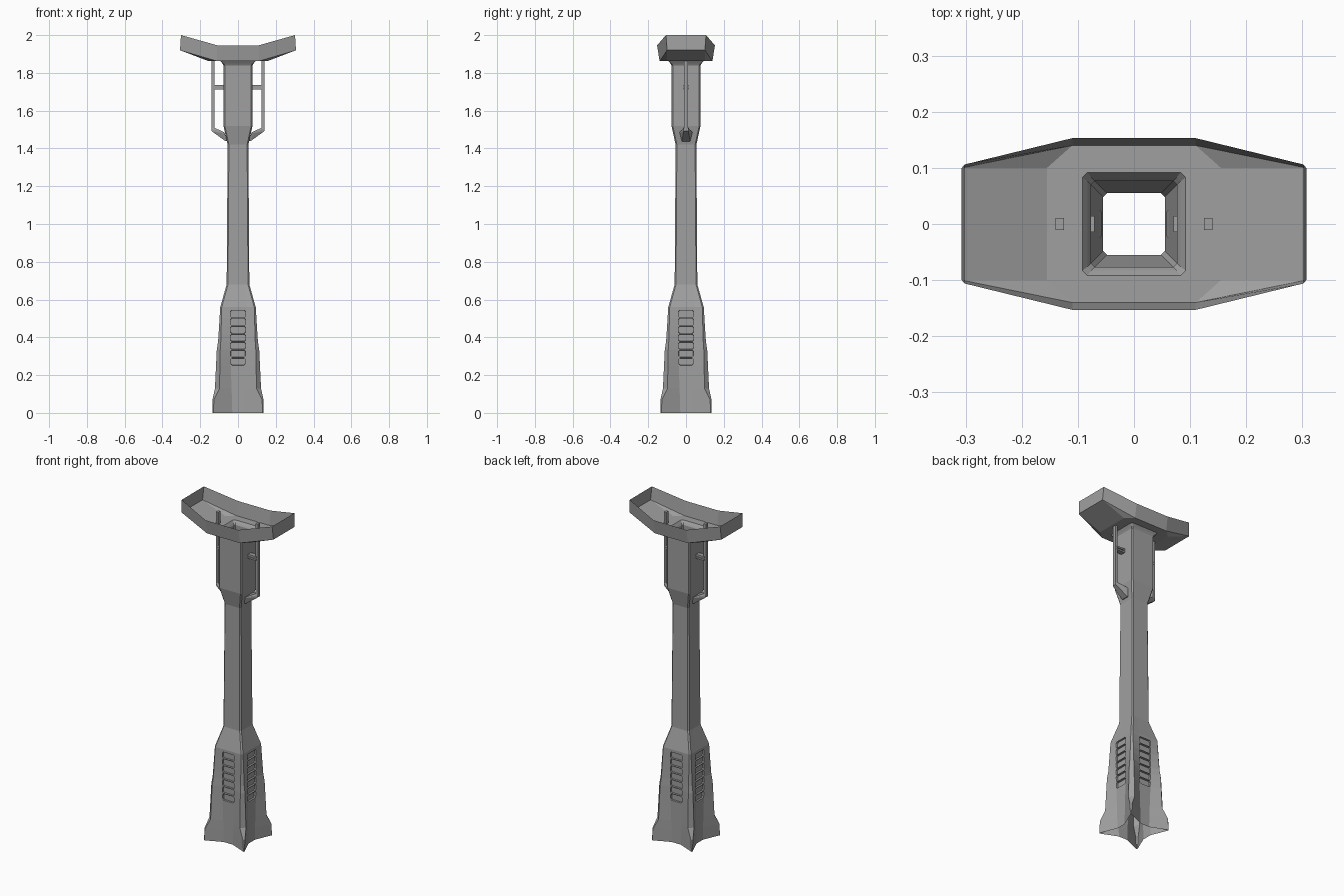
import bpy, bmesh
from mathutils import Vector

if "Cube" in bpy.data.objects:
    bpy.data.objects.remove(bpy.data.objects["Cube"])

GREY = (0.35, 0.35, 0.35, 1)
metal = bpy.data.materials.new("plain grey")
metal.use_nodes = True
metal.diffuse_color = GREY
metal.node_tree.nodes["Principled BSDF"].inputs["Base Color"].default_value = GREY


def finish(name, bm):
    mesh = bpy.data.meshes.new(name)
    bm.to_mesh(mesh)
    bm.free()
    mesh.materials.append(metal)
    obj = bpy.data.objects.new(name, mesh)
    bpy.context.collection.objects.link(obj)
    return obj


def loft(rings):
    """Open shell through rings of equal point count."""
    bm = bmesh.new()
    loops = [[bm.verts.new(p) for p in ring] for ring in rings]
    for low, high in zip(loops, loops[1:]):
        for i in range(len(low)):
            j = (i + 1) % len(low)
            bm.faces.new((low[i], low[j], high[j], high[i]))
    bmesh.ops.remove_doubles(bm, verts=bm.verts, dist=1e-5)
    bm.normal_update()
    return bm


def hull(name, points):
    """Convex solid from points mirrored front to back."""
    bm = bmesh.new()
    for x, y, z in points:
        for side in (-1, 1):
            bm.verts.new((x, side * y, z))
    bmesh.ops.convex_hull(bm, input=bm.verts)
    bmesh.ops.recalc_face_normals(bm, faces=bm.faces)
    return finish(name, bm)


def section(z, r, c, m, w):
    """Four-cornered section: corner reach r, chamfer c, panel depth m, panel half width w."""
    pts = []
    for side in range(4):
        for a, b in ((r, c - r), (m, -w), (m, w), (r, r - c)):
            for _ in range(side):
                a, b = -b, a
            pts.append((a, b, z))
    return pts


# Column: height, corner reach, chamfer, panel depth, panel half width
profile = [
    (0, .135, .004, .092, .03),
    (.07, .135, .008, .092, .032),
    (.13, .122, .024, .092, .034),
    (.34, .112, .018, .093, .042),
    (.38, .105, .014, .093, .042),
    (.56, .094, .008, .093, .042),
    (.68, .060, .007, .060, .03),
    (1.42, .055, .007, .055, .03),
    (1.52, .077, .007, .077, .04),
    (1.84, .077, .007, .077, .04),
    (1.85, .083, .007, .083, .04),
    (1.862, .092, .009, .092, .04),
]


def profile_at(z):
    for p, q in zip(profile, profile[1:]):
        if p[0] <= z <= q[0]:
            return tuple(Vector(p).lerp(Vector(q), (z - p[0]) / (q[0] - p[0])))


VENT_LOW, VENT_HIGH, VENTS = .25, .545, 7
cuts = [VENT_LOW + (VENT_HIGH - VENT_LOW) * i / VENTS for i in range(VENTS + 1)]
levels = [p for p in profile if not VENT_LOW < p[0] < VENT_HIGH]
levels = sorted(levels + [profile_at(z) for z in cuts])
bm = loft([section(*level) for level in levels])

# Recessed vents with clipped corners in the middle of each side
cells = []
for f in bm.faces:
    c = f.calc_center_median()
    if VENT_LOW < c.z < VENT_HIGH and min(abs(c.x), abs(c.y)) < .001:
        cells.append(f)
bmesh.ops.inset_individual(bm, faces=cells, thickness=.002, use_even_offset=True)
bmesh.ops.inset_individual(bm, faces=cells, thickness=.001, depth=-.01, use_even_offset=True)
corner_edges = []
for f in cells:
    for v in f.verts:
        corner_edges += [e for e in v.link_edges if e not in f.edges[:]]
bmesh.ops.bevel(bm, geom=corner_edges, offset=.006, segments=1, affect='EDGES')
finish("column", bm)


# Tray: flat floor around the shaft opening, raised ends, flared walls
def octagon(a, b, za, c, d, zc):
    return [(a, -b, za), (a, b, za), (c, d, zc), (-c, d, zc),
            (-a, b, za), (-a, -b, za), (-c, -d, zc), (c, -d, zc)]


finish("tray", loft([
    octagon(.092, .083, 1.862, .083, .092, 1.862),
    octagon(.155, .1, 1.862, .11, .14, 1.862),
    octagon(.307, .1, 1.92, .11, .14, 1.862),
    octagon(.302, .106, 2.0, .11, .153, 1.946),
]))


# Side struts with clip and tapered foot
def box(name, x0, x1, y, z0, z1):
    return hull(name, [(x, y, z) for x in (x0, x1) for z in (z0, z1)])


for side, s in (("left", 1), ("right", -1)):
    box(side + "_strut", s * .125, s * .14, .011, 1.495, 1.935)
    for z in (1.712, 1.727):
        box(side + "_clip", s * .07, s * .13, .014, z, z + .01)
    box(side + "_clip_core", s * .07, s * .128, .008, 1.714, 1.735)
    hull(side + "_foot", [
        (s * .058, .022, 1.44), (s * .072, .034, 1.485),
        (s * .066, .022, 1.438), (s * .085, .03, 1.482),
        (s * .14, .012, 1.492), (s * .14, .012, 1.505), (s * .125, .012, 1.51),
    ])
